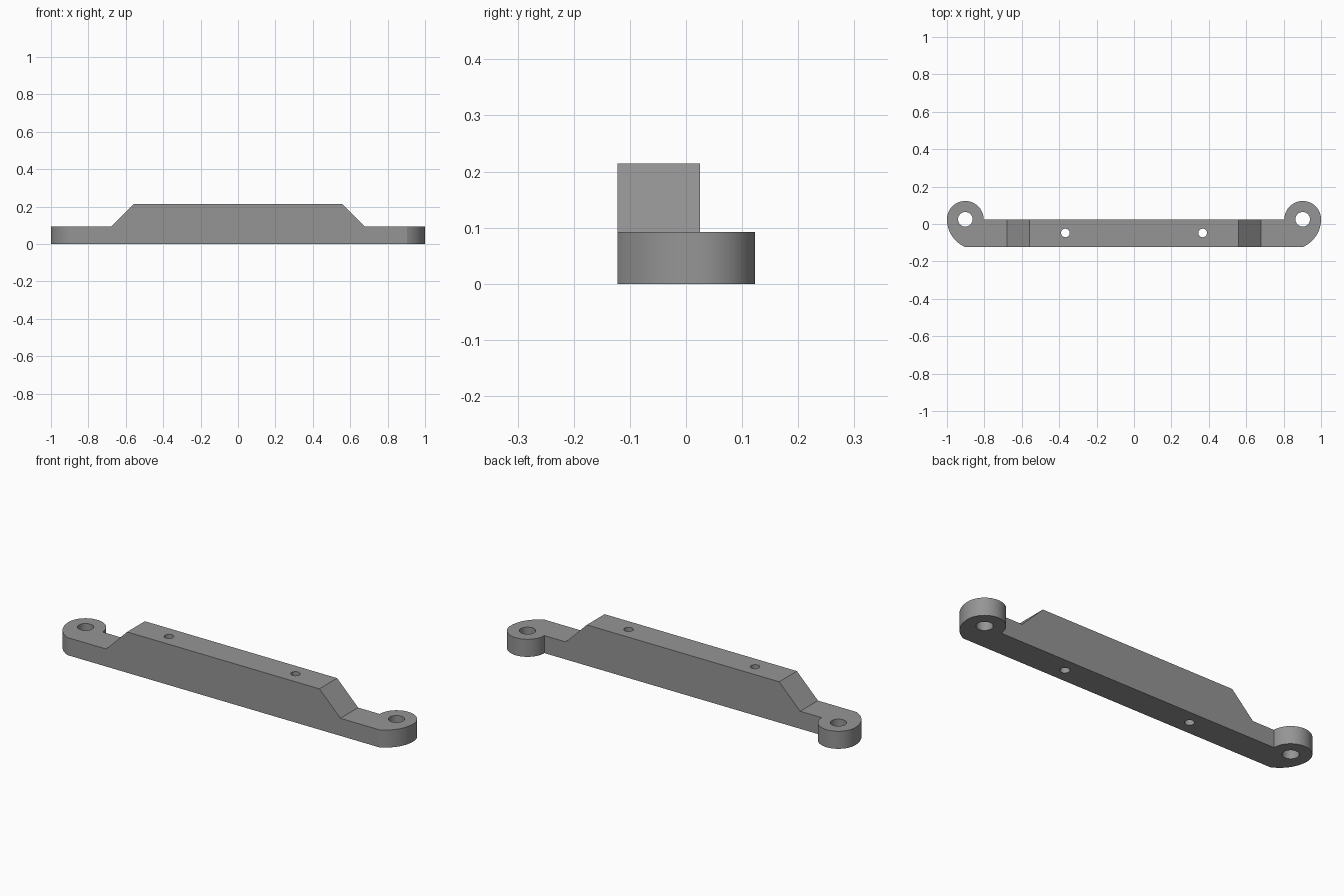
import bpy, bmesh, math
from mathutils import Vector

if "Cube" in bpy.data.objects:
    bpy.data.objects.remove(bpy.data.objects["Cube"])

grey = bpy.data.materials.new("plain grey")
grey.diffuse_color = (0.30, 0.30, 0.30, 1)
grey.use_nodes = True
grey.node_tree.nodes["Principled BSDF"].inputs["Base Color"].default_value = grey.diffuse_color

FRONT, BACK = -0.122, 0.025      # bar depth
LOW, HIGH = 0.092, 0.214         # lug and bar heights
EYE_X, EYE_R = 0.902, 0.098      # lug centre and radius


def prism(name, points, offset):
    """Extrude a closed 3D outline along an offset."""
    bm = bmesh.new()
    face = bm.faces.new([bm.verts.new(p) for p in points])
    out = bmesh.ops.extrude_face_region(bm, geom=[face])
    moved = [v for v in out["geom"] if isinstance(v, bmesh.types.BMVert)]
    bmesh.ops.translate(bm, verts=moved, vec=Vector(offset))
    bmesh.ops.recalc_face_normals(bm, faces=bm.faces)
    mesh = bpy.data.meshes.new(name)
    bm.to_mesh(mesh)
    bm.free()
    obj = bpy.data.objects.new(name, mesh)
    bpy.context.collection.objects.link(obj)
    mesh.materials.append(grey)
    return obj


def arc(cx, cy, r, a0, a1, n):
    angles = [math.radians(a0 + (a1 - a0) * i / n) for i in range(n + 1)]
    return [(cx + r * math.cos(a), cy + r * math.sin(a)) for a in angles]


# Plan outline: swept front corner, then round lug, mirrored to the left
sweep_r = 0.161
end_angle = -math.degrees(math.asin((BACK - FRONT) / sweep_r))
right = arc(1 - sweep_r, BACK, sweep_r, end_angle, 0, 16)
right += arc(EYE_X, BACK, EYE_R, 0, 180, 40)[1:]
plan = right + [(-x, y) for x, y in reversed(right)]
bracket = prism("mounting_bar", [(x, y, 0) for x, y in plan], (0, 0, HIGH))

# Cutters: sloped step at each end, lug eyes and screw holes
cutters = []
for s in (-1, 1):
    step = [(0.558, HIGH), (0.68, LOW), (1.1, LOW), (1.1, 0.4), (0.558, 0.4)]
    cutters.append(prism("step_cutter", [(s * x, -0.3, z) for x, z in step], (0, 0.6, 0)))
    for x, y, r in ((EYE_X, BACK, 0.039), (0.367, -0.048, 0.023)):
        ring = arc(s * x, y, r, 0, 360, 40)[:-1]
        cutters.append(prism("hole_cutter", [(a, b, -0.1) for a, b in ring], (0, 0, 0.5)))

for c in cutters:
    c.hide_render = True
    c.hide_set(True)
    mod = bracket.modifiers.new("cut", "BOOLEAN")
    mod.operation = "DIFFERENCE"
    mod.solver = "EXACT"
    mod.object = c

# Bake the cuts, drop the cutters
bpy.context.view_layer.update()
baked = bpy.data.meshes.new_from_object(
    bracket.evaluated_get(bpy.context.evaluated_depsgraph_get()))
bracket.modifiers.clear()
bracket.data = baked
for c in cutters:
    bpy.data.objects.remove(c)

# Smooth the round walls, keep edges sharp
bpy.context.view_layer.objects.active = bracket
bracket.select_set(True)
bpy.ops.object.shade_smooth_by_angle(angle=math.radians(25))
